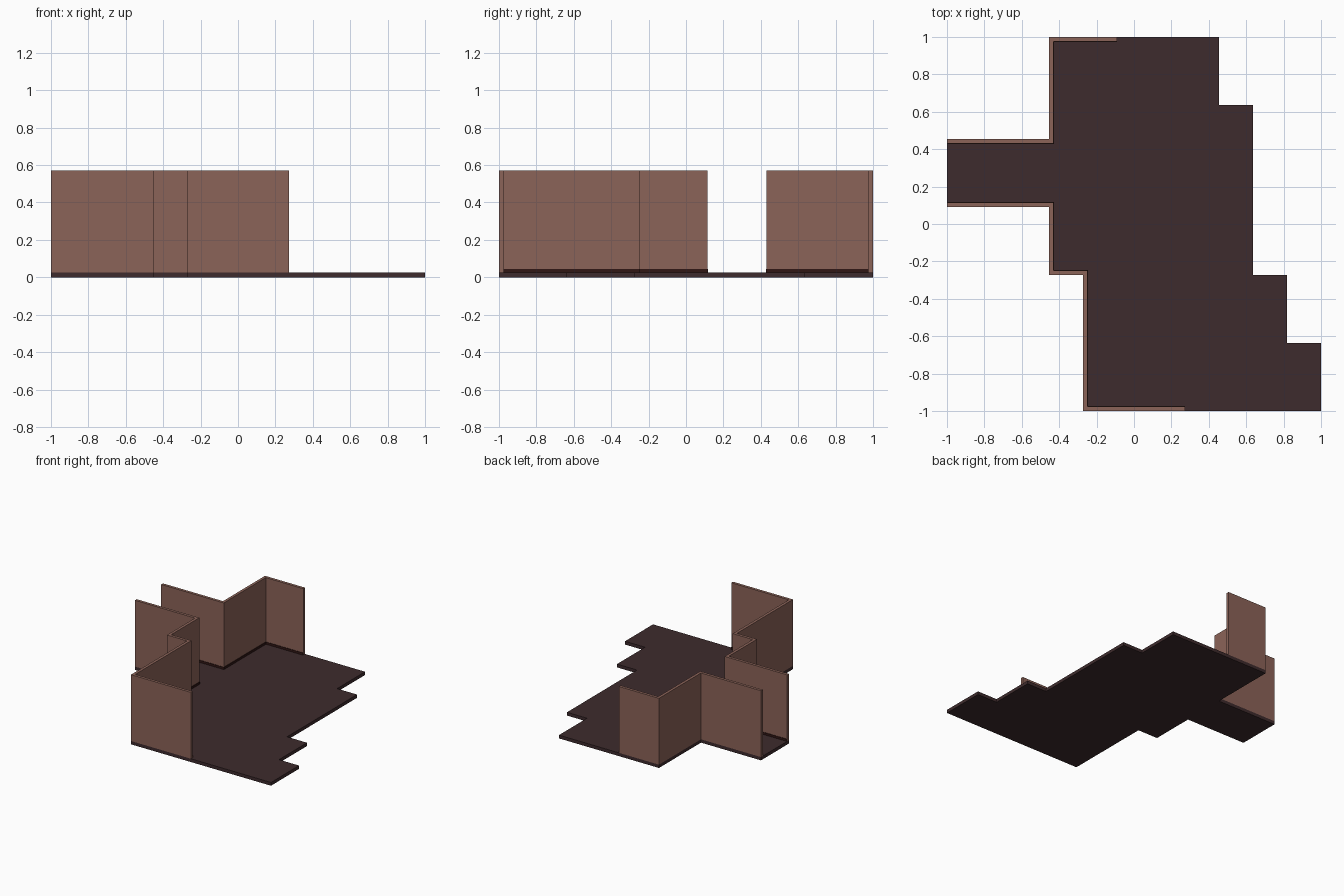
import bpy, bmesh
from mathutils import Vector

if "Cube" in bpy.data.objects:
    bpy.data.objects.remove(bpy.data.objects["Cube"])

U = 2 / 11            # plan grid cell
FLOOR_Z, SKIRT_Z, WALL_Z = 0.027, 0.045, 0.572
WALL_T, SKIRT_T = 0.023, 0.004


def plan(cells):
    """Grid cell corners (0..11) to centred plan coordinates."""
    return [Vector((-1 + x * U, -1 + y * U)) for x, y in cells]


def material(name, color):
    m = bpy.data.materials.new(name)
    m.diffuse_color = (*color, 1)
    m.use_nodes = True
    m.node_tree.nodes["Principled BSDF"].inputs["Base Color"].default_value = m.diffuse_color
    return m


def prism(name, outline, z0, z1, mat):
    """Extrude a plan outline upwards into a solid."""
    bm = bmesh.new()
    face = bm.faces.new([bm.verts.new((p.x, p.y, z0)) for p in outline])
    top = bmesh.ops.extrude_face_region(bm, geom=[face])["geom"]
    if face not in bm.faces[:]:
        bm.faces.new([v for v in bm.verts if abs(v.co.z - z0) < 1e-6][:len(outline)])
    bmesh.ops.translate(bm, vec=(0, 0, z1 - z0),
                        verts=[g for g in top if isinstance(g, bmesh.types.BMVert)])
    bmesh.ops.recalc_face_normals(bm, faces=bm.faces)
    mesh = bpy.data.meshes.new(name)
    bm.to_mesh(mesh)
    bm.free()
    mesh.materials.append(mat)
    obj = bpy.data.objects.new(name, mesh)
    bpy.context.collection.objects.link(obj)
    return obj


def offset(path, side, dist):
    """Mitred offset of a right-angled path; side 1 is left, -1 is right."""
    normals = []
    for a, b in zip(path, path[1:]):
        d = (b - a).normalized()
        normals.append(Vector((-d.y, d.x)) * side * dist)
    out = [path[0] + normals[0]]
    out += [p + n + m for p, n, m in zip(path[1:-1], normals, normals[1:])]
    return out + [path[-1] + normals[-1]]


def strip(name, path, side, near, far, z0, z1, mat):
    """Solid band following a path between two inward offsets."""
    outline = offset(path, side, near) + offset(path, side, far)[::-1]
    return prism(name, outline, z0, z1, mat)


wall_mat = material("wall_brown", (0.26, 0.125, 0.098))
floor_mat = material("floor_dark", (0.048, 0.024, 0.026))
skirt_mat = material("skirting_dark", (0.03, 0.008, 0.007))

# Stepped floor slab
prism("floor", plan([(3, 11), (8, 11), (8, 9), (9, 9), (9, 4), (10, 4), (10, 2),
                     (11, 2), (11, 0), (4, 0), (4, 4), (3, 4), (3, 6), (0, 6),
                     (0, 8), (3, 8)]), 0, FLOOR_Z, floor_mat)

# Two wall runs on the outer edge, each with a low inner skirting
runs = {
    "north": ([(0, 8), (3, 8), (3, 11), (5, 11)], -1),
    "south": ([(0, 6), (3, 6), (3, 4), (4, 4), (4, 0), (7, 0)], 1),
}
for key, (cells, side) in runs.items():
    path = plan(cells)
    strip(key + "_wall", path, side, 0, WALL_T, FLOOR_Z, WALL_Z, wall_mat)
    strip(key + "_skirting", path, side, WALL_T, WALL_T + SKIRT_T,
          FLOOR_Z, SKIRT_Z, skirt_mat)
